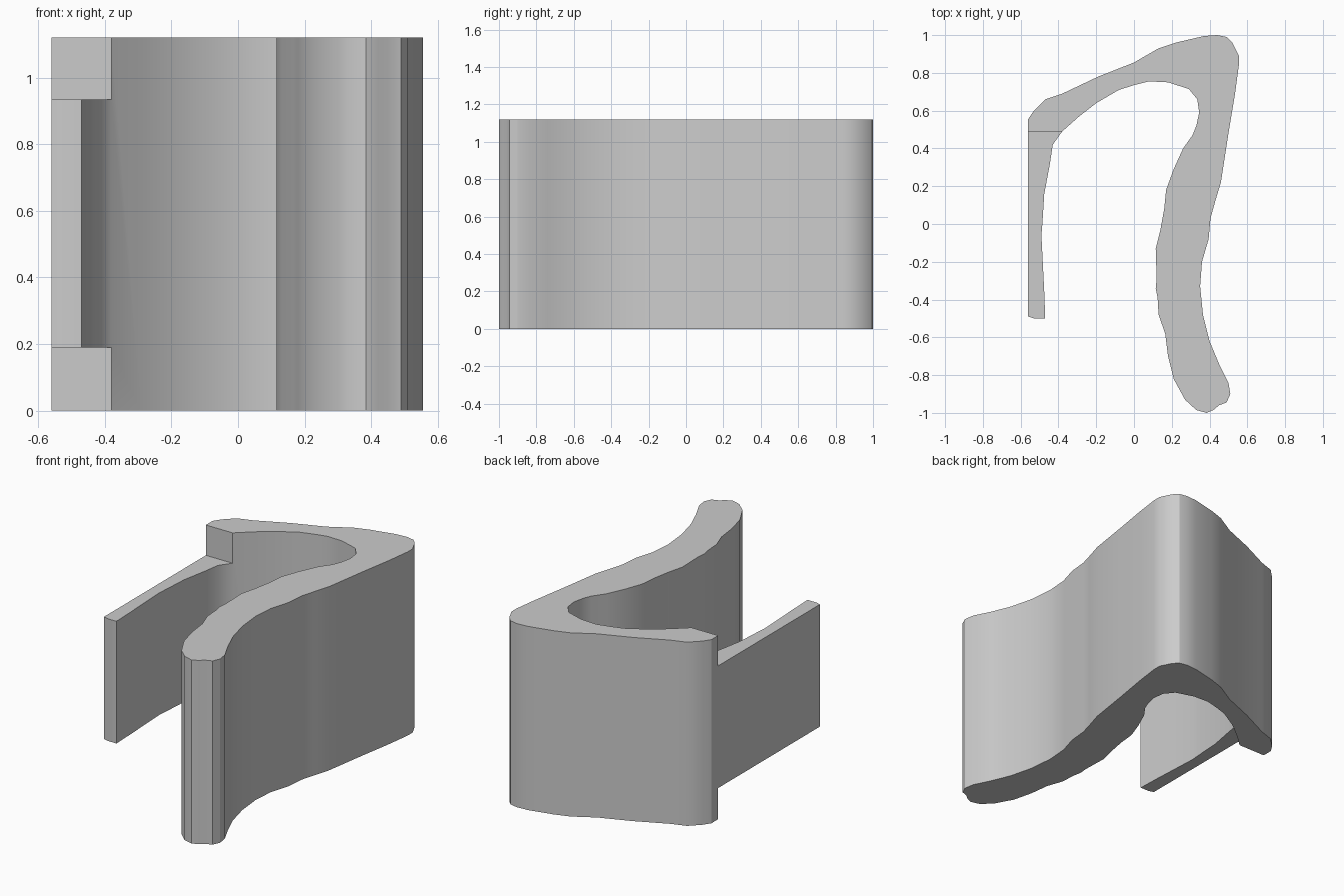
import bpy, bmesh, math

if "Cube" in bpy.data.objects:
    bpy.data.objects.remove(bpy.data.objects["Cube"])

HEIGHT = 1.12
TAB_BOTTOM, TAB_TOP = 0.19, 0.935
STEP_Y = 0.49          # where the full-height hook meets the narrower tongue

grey = bpy.data.materials.new("light grey")
grey.diffuse_color = (0.6, 0.6, 0.6, 1)
grey.use_nodes = True
grey.node_tree.nodes["Principled BSDF"].inputs["Base Color"].default_value = grey.diffuse_color

# Plan outline of the clip, split into its natural runs
outer_side = [
    (-0.56, 0.49), (-0.56, 0.555), (-0.53, 0.60), (-0.47, 0.66), (-0.38, 0.69),
    (-0.19, 0.78), (0.0, 0.855), (0.13, 0.93), (0.22, 0.96), (0.37, 0.995),
    (0.44, 1.0), (0.49, 0.99), (0.52, 0.96), (0.555, 0.89), (0.555, 0.84),
    (0.535, 0.69), (0.50, 0.48), (0.46, 0.22), (0.43, 0.12), (0.405, 0.03),
    (0.395, -0.08), (0.36, -0.20), (0.35, -0.33), (0.365, -0.48), (0.40, -0.62),
    (0.45, -0.74), (0.50, -0.84)]
rounded_foot = [
    (0.51, -0.90), (0.49, -0.945), (0.45, -0.96), (0.42, -0.985), (0.385, -1.0),
    (0.33, -0.985), (0.27, -0.93), (0.21, -0.82)]
inner_side = [
    (0.18, -0.70), (0.165, -0.58), (0.13, -0.48), (0.125, -0.39), (0.115, -0.34),
    (0.12, -0.29), (0.115, -0.13), (0.14, -0.03), (0.16, 0.08), (0.17, 0.18),
    (0.21, 0.29), (0.26, 0.40), (0.31, 0.47), (0.33, 0.52), (0.345, 0.59),
    (0.335, 0.66), (0.29, 0.715), (0.18, 0.75), (0.08, 0.755), (0.0, 0.735),
    (-0.08, 0.71), (-0.20, 0.64), (-0.29, 0.57), (-0.38, 0.49)]
tongue = [
    (-0.43, 0.42), (-0.445, 0.32), (-0.475, 0.16), (-0.485, 0.0), (-0.49, -0.06),
    (-0.48, -0.26), (-0.475, -0.36), (-0.47, -0.50), (-0.53, -0.50), (-0.56, -0.49)]


def prism(name, outline, z0, z1):
    """Extrude a plan outline from z0 to z1."""
    bm = bmesh.new()
    base = bm.faces.new([bm.verts.new((x, y, z0)) for x, y in outline])
    top = bmesh.ops.extrude_face_region(bm, geom=[base], use_keep_orig=True)["geom"]
    for v in top:
        if isinstance(v, bmesh.types.BMVert):
            v.co.z = z1
    bmesh.ops.recalc_face_normals(bm, faces=bm.faces)
    mesh = bpy.data.meshes.new(name)
    bm.to_mesh(mesh)
    bm.free()
    obj = bpy.data.objects.new(name, mesh)
    bpy.context.collection.objects.link(obj)
    return obj


# Whole clip at full height
clip = prism("hook_clip", outer_side + rounded_foot + inner_side + tongue, 0, HEIGHT)
clip.data.materials.append(grey)
bpy.context.view_layer.objects.active = clip

# Trim the tongue above and below so it is narrower than the hook
trim = [(-0.8, -0.7), (-0.3, -0.7), (-0.3, STEP_Y), (-0.8, STEP_Y)]
for name, z0, z1 in (("lower_trim", -0.3, TAB_BOTTOM), ("upper_trim", TAB_TOP, HEIGHT + 0.3)):
    cutter = prism(name, trim, z0, z1)
    cutter.hide_render = True
    cut = clip.modifiers.new(name, 'BOOLEAN')
    cut.operation = 'DIFFERENCE'
    cut.solver = 'EXACT'
    cut.object = cutter
    bpy.ops.object.modifier_apply(modifier=name)
    bpy.data.objects.remove(cutter)

# Smooth curved walls, crisp rims
clip.select_set(True)
bpy.ops.object.shade_smooth_by_angle(angle=math.radians(30))
